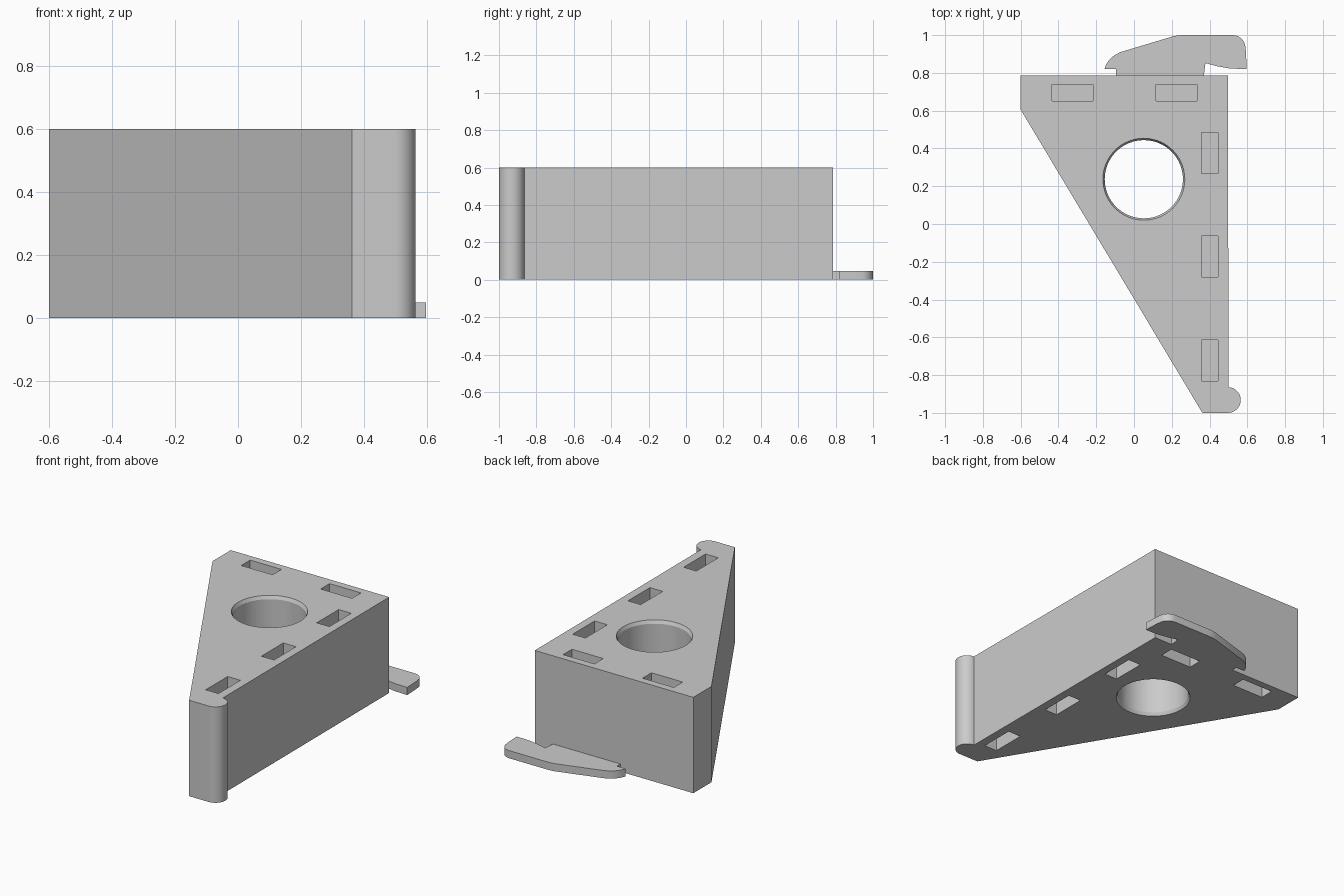
import bpy, bmesh, math
from mathutils import Matrix, Vector

cube = bpy.data.objects.get("Cube")
if cube:
    bpy.data.objects.remove(cube, do_unlink=True)

HEIGHT = 0.6
TAB_HEIGHT = 0.048
SLOT_DEPTH = 0.2

grey = bpy.data.materials.new("plain grey")
grey.use_nodes = True
colour = (0.6, 0.6, 0.6, 1)
grey.diffuse_color = colour
grey.node_tree.nodes["Principled BSDF"].inputs["Base Color"].default_value = colour


def arc(cx, cy, rx, ry, start, end, steps):
    """Points along an elliptical arc, angles in degrees."""
    angles = [math.radians(start + (end - start) * i / steps) for i in range(steps + 1)]
    return [(cx + rx * math.cos(a), cy + ry * math.sin(a)) for a in angles]


def finish(name, bm):
    bmesh.ops.recalc_face_normals(bm, faces=bm.faces)
    mesh = bpy.data.meshes.new(name)
    bm.to_mesh(mesh)
    bm.free()
    mesh.materials.append(grey)
    obj = bpy.data.objects.new(name, mesh)
    bpy.context.collection.objects.link(obj)
    return obj


def extrude_outline(name, points, height):
    bm = bmesh.new()
    face = bm.faces.new([bm.verts.new((x, y, 0)) for x, y in points])
    top = bmesh.ops.extrude_face_region(bm, geom=[face])["geom"]
    verts = [v for v in top if isinstance(v, bmesh.types.BMVert)]
    bmesh.ops.translate(bm, vec=(0, 0, height), verts=verts)
    return finish(name, bm)


def smooth(obj):
    bpy.ops.object.select_all(action="DESELECT")
    obj.select_set(True)
    bpy.context.view_layer.objects.active = obj
    bpy.ops.object.shade_smooth_by_angle(angle=math.radians(25))


# Wedge body with a rounded hinge lip at its narrow end
body = extrude_outline("wedge_body", [(-0.6, 0.785), (-0.6, 0.605), (0.362, -1)]
                       + arc(0.497, -0.932, 0.068, 0.068, -90, 87, 20)
                       + [(0.497, 0.785)], HEIGHT)

# Cutter: round hole with chamfered rims
cut = bmesh.new()
rings = []
for z, r in [(-0.02, 0.217), (0, 0.217), (0.02, 0.207),
             (HEIGHT - 0.02, 0.207), (HEIGHT, 0.217), (HEIGHT + 0.02, 0.217)]:
    rings.append([cut.verts.new((x, y, z))
                  for x, y in arc(0.052, 0.237, r, r, 0, 360, 64)[:-1]])
for low, high in zip(rings, rings[1:]):
    for i in range(len(low)):
        j = (i + 1) % len(low)
        cut.faces.new((low[i], low[j], high[j], high[i]))
cut.faces.new(rings[0])
cut.faces.new(rings[-1])

# Cutter: shallow slots in the top and bottom faces
along, across = 0.217, 0.088
slots = [(x, 0.695, along, across) for x in (-0.325, 0.225)]
slots += [(0.402, y, across, along) for y in (0.375, -0.172, -0.722)]
for x, y, sx, sy in slots:
    for z in (0, HEIGHT):
        place = Matrix.Translation((x, y, z)) @ Matrix.Diagonal((sx, sy, 2 * SLOT_DEPTH, 1))
        bmesh.ops.create_cube(cut, size=1, matrix=place)
cutter = finish("hole_cutter", cut)

boolean = body.modifiers.new("holes", "BOOLEAN")
boolean.operation = "DIFFERENCE"
boolean.solver = "EXACT"
boolean.object = cutter
bpy.context.view_layer.objects.active = body
bpy.ops.object.modifier_apply(modifier="holes")
bpy.data.objects.remove(cutter, do_unlink=True)
smooth(body)

# Thin hooked latch tab at the wide end
tab = extrude_outline("latch_tab", [(0.37, 0.785), (0.378, 0.852), (0.44, 0.835),
                                    (0.51, 0.823), (0.597, 0.82), (0.592, 0.92)]
                      + arc(0.522, 0.932, 0.068, 0.068, 0, 90, 8)
                      + [(0.265, 1), (0.235, 0.999), (0.205, 0.993), (-0.075, 0.909)]
                      + arc(-0.03, 0.79, 0.13, 0.125, 115, 166, 5)
                      + [(-0.095, 0.82), (-0.095, 0.785)], TAB_HEIGHT)
smooth(tab)
